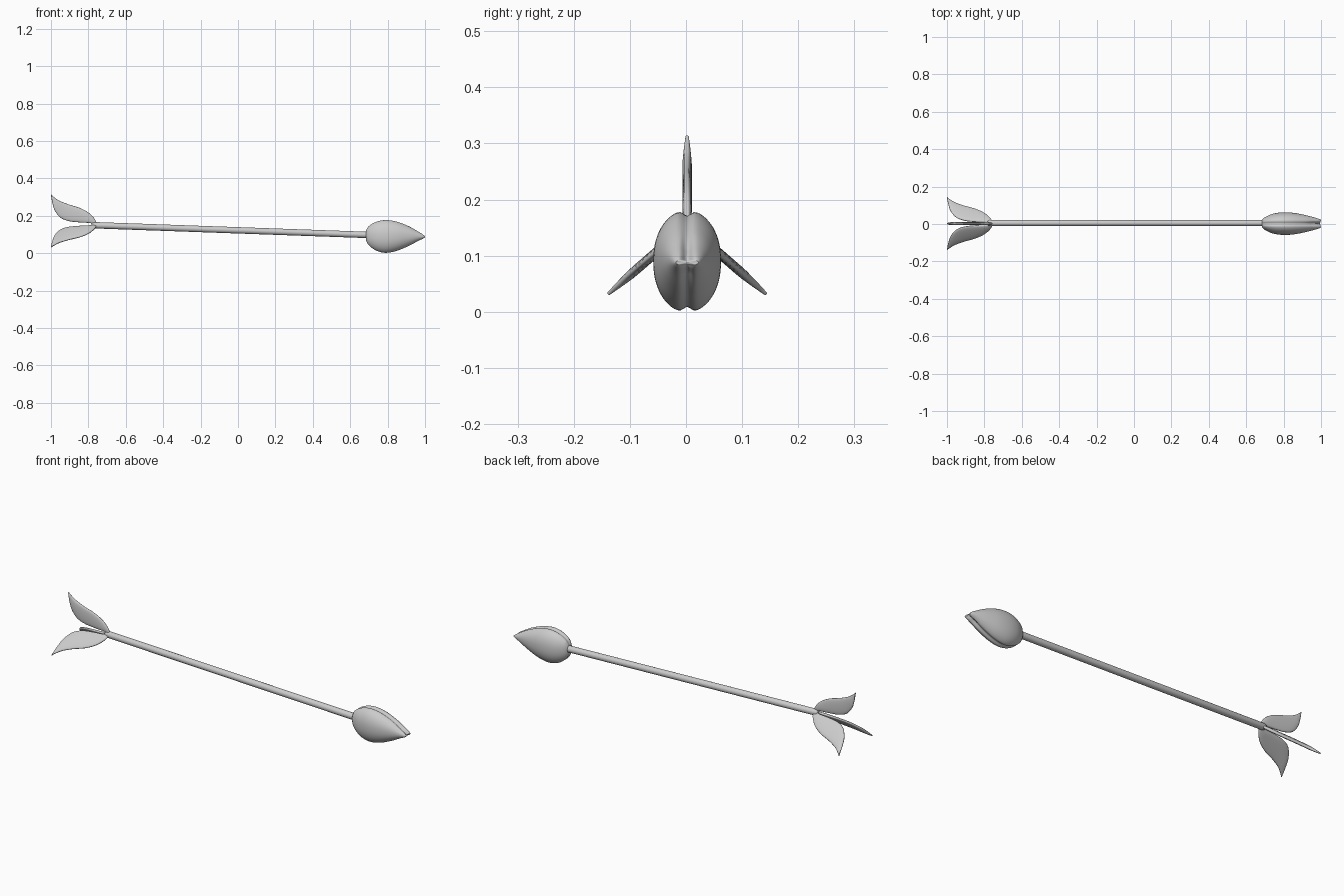
import bpy, bmesh, math
from mathutils import Vector, Matrix

if "Cube" in bpy.data.objects:
    bpy.data.objects.remove(bpy.data.objects["Cube"])


def smooth_rows(rows, steps):
    """Catmull-Rom interpolation through rows of numbers."""
    pts = [Vector(r) for r in rows]
    out = []
    for i in range(len(pts) - 1):
        p1, p2 = pts[i], pts[i + 1]
        p0 = pts[i - 1] if i else p1 * 2 - p2
        p3 = pts[i + 2] if i + 2 < len(pts) else p2 * 2 - p1
        for k in range(steps):
            t = k / steps
            out.append(0.5 * (2 * p1 + (p2 - p0) * t + (2 * p0 - 5 * p1 + 4 * p2 - p3) * t * t
                              + (3 * p1 - p0 - 3 * p2 + p3) * t ** 3))
    return out + [pts[-1]]


def loft(name, rings, angle=50):
    """Skin a list of equal-length closed rings and cap both ends."""
    bm = bmesh.new()
    loops = [[bm.verts.new(p) for p in ring] for ring in rings]
    n = len(loops[0])
    for a, b in zip(loops, loops[1:]):
        for i in range(n):
            bm.faces.new((a[i], a[(i + 1) % n], b[(i + 1) % n], b[i]))
    for end in (loops[0], loops[-1]):
        centre = bm.verts.new(sum((v.co for v in end), Vector()) / n)
        for i in range(n):
            bm.faces.new((end[i], end[(i + 1) % n], centre))
    bmesh.ops.recalc_face_normals(bm, faces=bm.faces)
    mesh = bpy.data.meshes.new(name)
    bm.to_mesh(mesh)
    bm.free()
    obj = bpy.data.objects.new(name, mesh)
    bpy.context.collection.objects.link(obj)
    bpy.ops.object.select_all(action='DESELECT')
    obj.select_set(True)
    bpy.context.view_layer.objects.active = obj
    bpy.ops.object.shade_smooth_by_angle(angle=math.radians(angle))
    return obj


# Shaft: a slim rod, slightly tilted, with rounded tail
SIDES = 20
rod = [(-0.782, 0.010), (-0.778, 0.0145), (-0.768, 0.017), (0.0, 0.017), (0.74, 0.017)]
rings = []
for x, r in rod:
    zc = 0.150 - (x + 0.77) * 0.0355
    rings.append([(x, 0.005 + r * math.cos(2 * math.pi * i / SIDES),
                   zc + r * math.sin(2 * math.pi * i / SIDES)) for i in range(SIDES)])
loft("shaft", rings)

# Bud head: two petals pressed together, with a groove between them
# columns: x, half height, half width, centre z
head = [(0.684, 0.034, 0.020, 0.095), (0.700, 0.057, 0.034, 0.094), (0.740, 0.081, 0.052, 0.091),
        (0.790, 0.091, 0.060, 0.090), (0.850, 0.081, 0.058, 0.091), (0.915, 0.055, 0.046, 0.092),
        (0.965, 0.028, 0.033, 0.091), (0.990, 0.014, 0.025, 0.089), (1.000, 0.006, 0.020, 0.088)]
SEG = 64
rings = []
for x, h, w, zc in smooth_rows(head, 5):
    tip = max(0.0, (x - 0.88) / 0.12)
    ring = []
    for i in range(SEG):
        a = 2 * math.pi * i / SEG
        s, c = math.sin(a), math.cos(a)
        y = w * s
        z = h * math.copysign(abs(c) ** 0.92, c)
        groove = math.exp(-(y / 0.009) ** 2)
        z -= math.copysign(min(0.010, h * 0.35) * groove, c)
        ring.append((x - 0.022 * tip ** 2 * groove, y + 0.002, zc + z))
    rings.append(ring)
loft("bud_head", rings, 60)

# Leaf fletching: outline as outer x, outer radius, inner x, inner radius
leaf = [(-0.755, 0.006, -0.765, 0.000), (-0.768, 0.032, -0.795, 0.008), (-0.800, 0.064, -0.845, 0.011),
        (-0.850, 0.090, -0.905, 0.018), (-0.905, 0.107, -0.950, 0.037), (-0.955, 0.127, -0.980, 0.075),
        (-0.985, 0.147, -0.993, 0.118), (-0.999, 0.160, -1.000, 0.156)]
ACROSS = 24


def add_leaf(name, degrees, scale):
    turn = Matrix.Rotation(math.radians(degrees), 3, 'X')
    rows = smooth_rows(leaf, 4)
    rings = []
    for k, (xo, ro, xi, ri) in enumerate(rows):
        f = k / (len(rows) - 1)
        half = 0.0085 * min(1.0, 0.6 + 2 * f, 0.35 + 2.5 * (1 - f))
        ring = []
        for i in range(ACROSS):
            a = 2 * math.pi * i / ACROSS
            s = (math.cos(a) + 1) / 2
            t = half * math.copysign(abs(math.sin(a)) ** 0.7, math.sin(a))
            p = Vector((xi + (xo - xi) * s, t, (ri + (ro - ri) * s) * scale))
            ring.append(turn @ p + Vector((0, 0.002, 0.154)))
        rings.append(ring)
    return loft(name, rings, 60)


add_leaf("top_leaf", 0, 1.0)
add_leaf("left_leaf", 131, 1.17)
add_leaf("right_leaf", -131, 1.17)
